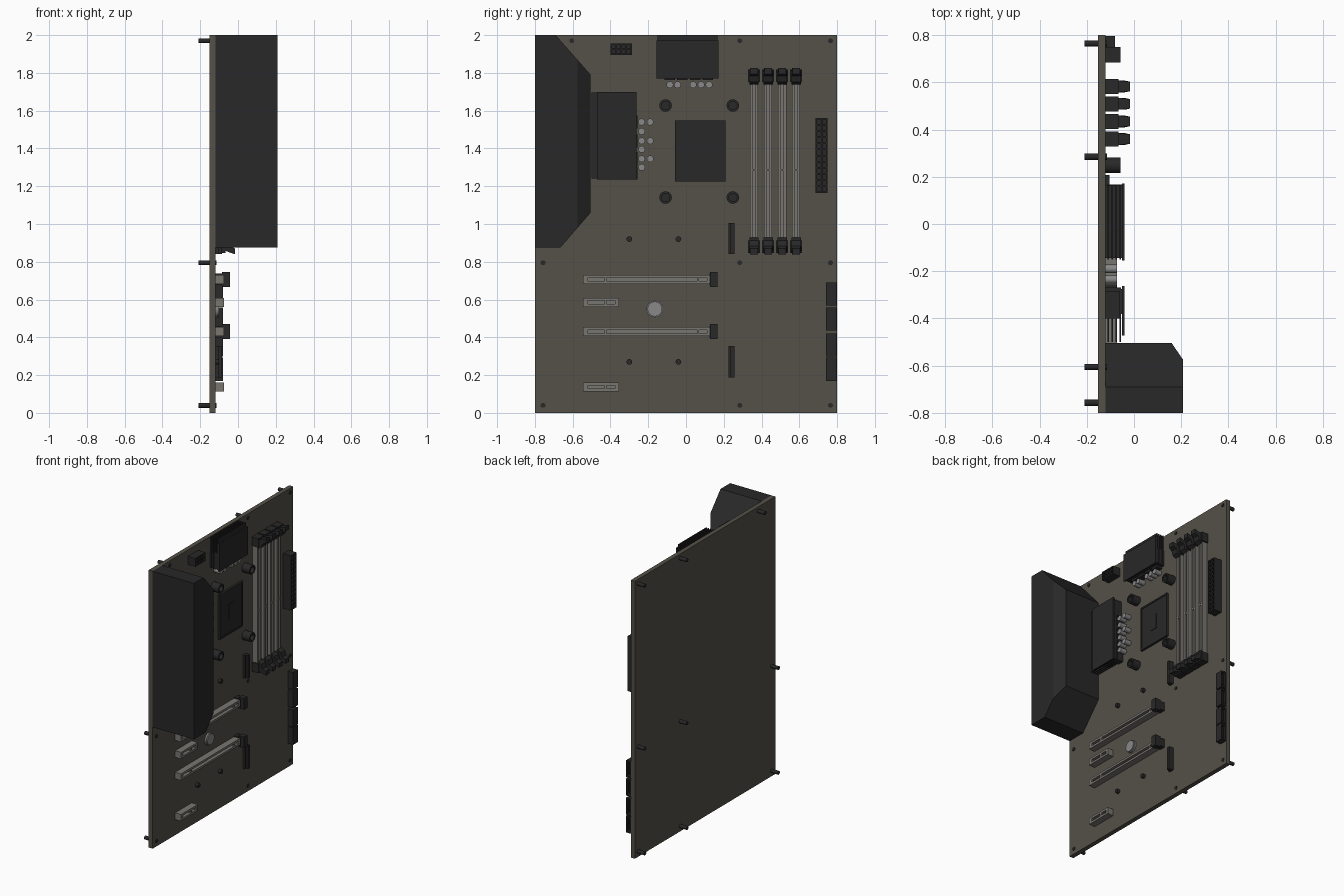
import bpy, bmesh
from math import radians
from mathutils import Matrix, Vector

if "Cube" in bpy.data.objects:
    bpy.data.objects.remove(bpy.data.objects["Cube"])

X0 = -0.12  # component side of the board


def mat(name, c):
    m = bpy.data.materials.new(name)
    m.diffuse_color = (*c, 1)
    m.use_nodes = True
    m.node_tree.nodes["Principled BSDF"].inputs["Base Color"].default_value = m.diffuse_color
    return m


BOARD = mat("board_grey", (0.09, 0.08, 0.065))
DARK = mat("dark_plastic", (0.021, 0.021, 0.021))
SLOT = mat("slot_grey", (0.19, 0.18, 0.16))
METAL = mat("metal", (0.25, 0.25, 0.25))


def box(bm, x0, x1, y0, y1, z0, z1):
    m = Matrix.Translation(((x0 + x1) / 2, (y0 + y1) / 2, (z0 + z1) / 2)) @ Matrix.Diagonal((x1 - x0, y1 - y0, z1 - z0, 1))
    bmesh.ops.create_cube(bm, size=1, matrix=m)


def cyl(bm, x0, x1, y, z, r, hole=0, segs=20):
    m = Matrix.Translation(((x0 + x1) / 2, y, z)) @ Matrix.Rotation(radians(90), 4, 'Y')
    vs = bmesh.ops.create_cone(bm, cap_ends=True, segments=segs, radius1=r, radius2=r, depth=x1 - x0, matrix=m)["verts"]
    if hole:
        bm.normal_update()
        top = [f for f in {f for v in vs for f in v.link_faces} if len(f.verts) == segs and f.calc_center_median().x > (x0 + x1) / 2]
        bmesh.ops.inset_individual(bm, faces=top, thickness=r * 0.35)
        ex = bmesh.ops.extrude_discrete_faces(bm, faces=top)["faces"]
        for f in ex:
            bmesh.ops.translate(bm, verts=f.verts, vec=(-hole, 0, 0))


def prism(bm, pts, vec):
    f = bm.faces.new([bm.verts.new(p) for p in pts])
    ex = bmesh.ops.extrude_face_region(bm, geom=[f], use_keep_orig=True)["geom"]
    vs = [g for g in ex if isinstance(g, bmesh.types.BMVert)]
    bmesh.ops.translate(bm, verts=vs, vec=vec)
    return list(f.verts) + vs


def finish(bm, name, material, smooth=False):
    bmesh.ops.recalc_face_normals(bm, faces=bm.faces)
    me = bpy.data.meshes.new(name)
    bm.to_mesh(me)
    bm.free()
    me.materials.append(material)
    ob = bpy.data.objects.new(name, me)
    bpy.context.collection.objects.link(ob)
    if smooth:
        bpy.ops.object.select_all(action='DESELECT')
        ob.select_set(True)
        bpy.context.view_layer.objects.active = ob
        bpy.ops.object.shade_smooth_by_angle(angle=radians(35))
    return ob


# circuit board
bm = bmesh.new()
box(bm, -0.152, X0, -0.8, 0.8, 0, 2)
finish(bm, "circuit_board", BOARD)

# mounting standoffs through the board
bm = bmesh.new()
for z, ys in ((1.97, (-0.605, 0.285, 0.765)), (0.795, (-0.757, 0.285, 0.765)), (0.04, (-0.757, 0.285, 0.765))):
    for y in ys:
        cyl(bm, -0.21, -0.115, y, z, 0.013, segs=16)
finish(bm, "mounting_standoffs", DARK, True)

# rear port cover: extruded outline with one chamfered long edge
bm = bmesh.new()
outline = [(-0.8, 2), (-0.69, 2), (-0.505, 1.79), (-0.505, 1.06), (-0.665, 0.875), (-0.8, 0.875)]
prism(bm, [(X0, y, z) for y, z in outline], (0.328, 0, 0))
bmesh.ops.recalc_face_normals(bm, faces=bm.faces)
cut = bmesh.ops.bisect_plane(bm, geom=bm.verts[:] + bm.edges[:] + bm.faces[:], plane_co=(0.16, -0.505, 0),
                             plane_no=Vector((0.07, 0.048, 0)).normalized(), clear_outer=True)
bmesh.ops.holes_fill(bm, edges=[e for e in bm.edges if e.is_boundary])
finish(bm, "port_cover", DARK)


# power stage heatsinks: core block, stacked fins and a top plate
def heatsink(name, core, out, v0, v1, upright):
    bm = bmesh.new()

    def add(x0, x1, u0, u1, a, b):
        lo, hi = sorted((core + (out - core) * u0, core + (out - core) * u1))
        box(bm, x0, x1, *((a, b, lo, hi) if upright else (lo, hi, a, b)))
    add(X0, -0.06, 0.03, 0.54, v0 + 0.01, v1 - 0.01)
    for x in (-0.113, -0.096, -0.079, -0.062):
        add(x, x + 0.007, 0.03, 1.0, v0 + 0.005, v1 - 0.005)
    add(-0.06, -0.05, 0.06, 0.5, v0 + 0.01, v1 - 0.01)
    add(-0.051, -0.041, 0, 0.88, v0, v1)
    finish(bm, name, DARK)


heatsink("side_heatsink", -0.262, -0.5, 1.235, 1.70, False)
heatsink("top_heatsink", 1.77, 2.0, -0.155, 0.172, True)

# chokes peeking out from under the heatsinks
bm = bmesh.new()
for z in (1.54, 1.44, 1.345, 1.27):
    box(bm, X0, -0.075, -0.30, -0.256, z - 0.035, z + 0.035)
for y in (-0.085, -0.02, 0.05, 0.115):
    box(bm, X0, -0.075, y - 0.028, y + 0.028, 1.762, 1.80)
finish(bm, "chokes", DARK)

# capacitors
bm = bmesh.new()
spots = [(-0.235, z) for z in (1.54, 1.49, 1.44, 1.395, 1.345, 1.30)]
spots += [(-0.19, z) for z in (1.54, 1.44, 1.345)]
spots += [(y, 1.737) for y in (-0.085, -0.045, 0.038, 0.08, 0.122)]
for y, z in spots:
    cyl(bm, X0, -0.072, y, z, 0.018)
finish(bm, "capacitors", METAL, True)

# processor socket with raised rim and centre patch
bm = bmesh.new()
ya, yb, za, zb, w = -0.058, 0.208, 1.225, 1.548, 0.012
box(bm, X0, -0.108, ya, yb, za, zb)
for y in (ya, yb - w):
    box(bm, X0, -0.104, y, y + w, za, zb)
for z in (za, zb - w):
    box(bm, X0, -0.104, ya, yb, z, z + w)
box(bm, X0, -0.104, 0.045, 0.102, 1.33, 1.442)
finish(bm, "processor_socket", DARK)

# hollow cooler posts
bm = bmesh.new()
for y in (-0.108, 0.248):
    for z in (1.14, 1.627):
        cyl(bm, X0, -0.058, y, z, 0.033, 0.03, 24)
finish(bm, "cooler_posts", DARK, True)

# memory slots: grooved rails plus end latches
MID = 1.3325
rails, latches = bmesh.new(), bmesh.new()
for y in (0.36, 0.4345, 0.509, 0.5825):
    box(rails, X0, -0.105, y - 0.022, y + 0.022, 0.9, 1.765)
    for s in (-1, 1):
        box(rails, X0, -0.08, y + s * 0.015 - 0.007, y + s * 0.015 + 0.007, 0.9, 1.765)
        a, b = sorted((MID + s * 0.42, MID + s * 0.485))
        box(latches, X0, -0.066, y - 0.032, y + 0.032, a, b)
        prof = [(-0.075, 0.405), (-0.05, 0.42), (-0.04, 0.45), (-0.016, 0.462), (-0.016, 0.493), (-0.066, 0.475)]
        for v in prism(latches, [(x, y - 0.025, MID + s * d) for x, d in prof], (0, 0.05, 0)):
            if v.co.x > -0.03:
                v.co.y = y + (v.co.y - y) * 0.8
    box(rails, X0, -0.08, y - 0.022, y + 0.022, 1.28, 1.29)
finish(rails, "memory_slots", SLOT)
finish(latches, "memory_latches", DARK)


# power sockets: lattice of pin wells
def power_socket(name, y0, y1, z0, z1, ny, nz, x1):
    bm, t = bmesh.new(), 0.008
    box(bm, X0, x1 - 0.03, y0, y1, z0, z1)
    for i in range(ny + 1):
        y = y0 + (y1 - y0 - t) * i / ny
        box(bm, X0, x1, y, y + t, z0, z1)
    for i in range(nz + 1):
        z = z0 + (z1 - z0 - t) * i / nz
        box(bm, X0, x1, y0, y1, z, z + t)
    finish(bm, name, DARK)


power_socket("main_power_socket", 0.685, 0.75, 1.165, 1.56, 2, 12, -0.058)
power_socket("processor_power_socket", -0.40, -0.285, 1.895, 1.955, 4, 2, -0.06)

# drive ports opening towards the board edge
bm = bmesh.new()
for z0 in (0.17, 0.298, 0.436, 0.568):
    z1, y0, y1 = z0 + 0.122, 0.742, 0.797
    box(bm, X0, -0.08, y0, y0 + 0.02, z0, z1)
    for x in (X0, -0.087):
        box(bm, x, x + 0.007, y0, y1, z0, z1)
    for z in (z0, z1 - 0.01):
        box(bm, X0, -0.08, y0, y1, z, z + 0.01)
    box(bm, -0.104, -0.097, y0, y1 - 0.006, z0 + 0.025, z1 - 0.025)
finish(bm, "drive_ports", DARK)

# expansion slots: open channels with a key, long ones with a latch
slots, clips = bmesh.new(), bmesh.new()
for z, y1 in ((0.707, 0.13), (0.43, 0.13), (0.585, -0.355), (0.137, -0.355)):
    y0, x1 = -0.545, -0.073
    box(slots, X0, -0.1, y0, y1, z - 0.024, z + 0.024)
    for s in (-1, 1):
        box(slots, X0, x1, y0, y1, z + s * 0.0165 - 0.0075, z + s * 0.0165 + 0.0075)
    for ya, yb in ((y0, y0 + 0.025), (y1 - 0.02, y1), (-0.432, -0.42)):
        box(slots, X0, x1, ya, yb, z - 0.024, z + 0.024)
    if y1 > 0:
        box(slots, X0, x1, 0.06, 0.07, z - 0.024, z + 0.024)
        box(clips, X0, -0.07, 0.125, 0.168, z - 0.03, z + 0.03)
        box(clips, -0.085, -0.042, 0.128, 0.168, z - 0.04, z + 0.04)
finish(slots, "expansion_slots", SLOT)
finish(clips, "expansion_latches", DARK)

# coin cell
bm = bmesh.new()
cyl(bm, X0, -0.108, -0.165, 0.55, 0.044, segs=32)
cyl(bm, X0, -0.1, -0.165, 0.55, 0.039, segs=32)
finish(bm, "coin_cell", METAL, True)

# storage card connectors and their standoffs
bm, st = bmesh.new(), bmesh.new()
for z0, z1, zs in ((0.84, 1.005, 0.92), (0.187, 0.355, 0.27)):
    box(bm, X0, -0.102, 0.226, 0.258, z0, z1)
    box(bm, X0, -0.085, 0.235, 0.258, z0, z1)
    for y in (-0.30, -0.04):
        cyl(st, X0, -0.1, y, zs, 0.015, segs=16)
finish(bm, "card_connectors", DARK)
finish(st, "card_standoffs", DARK, True)
